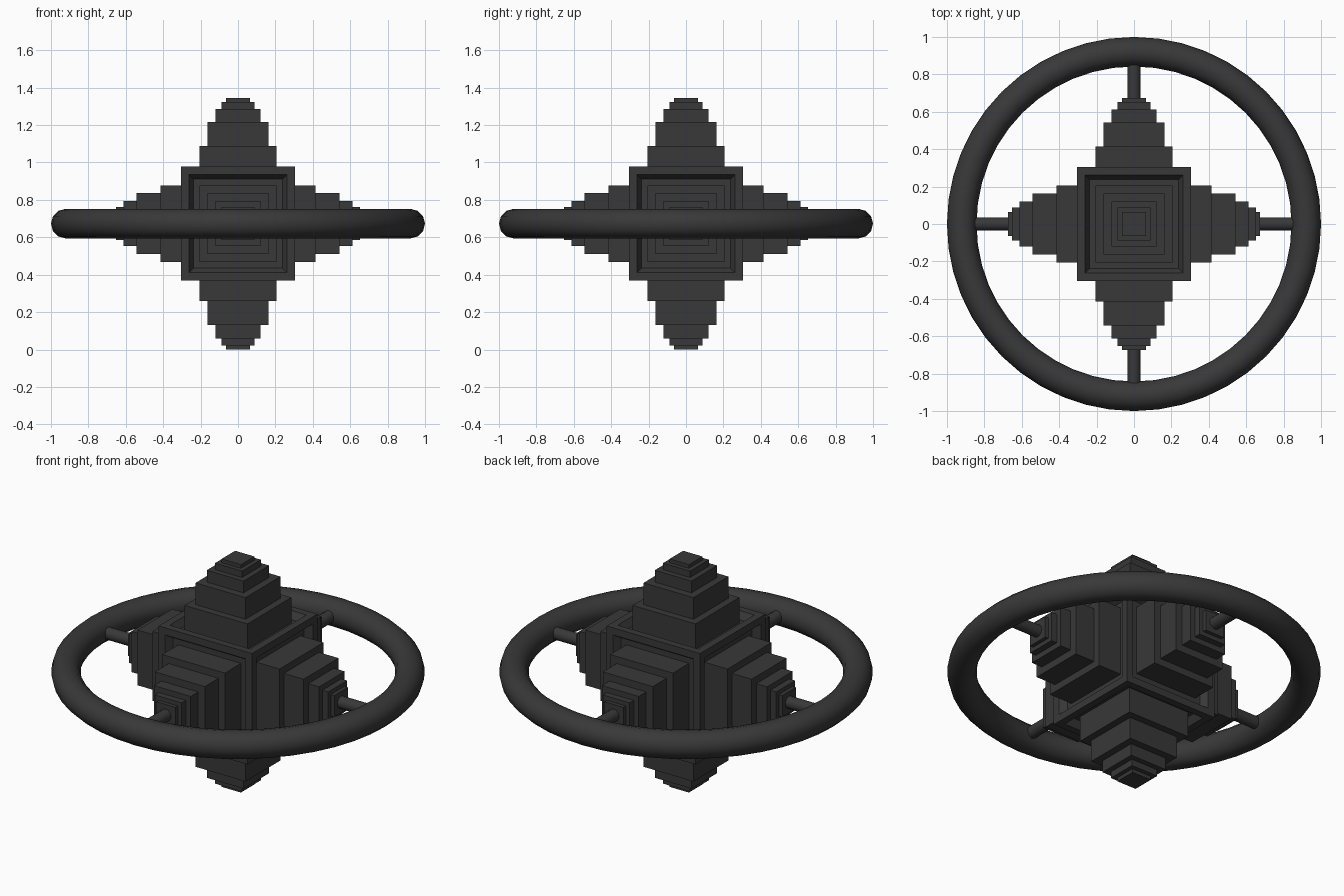
import bpy, bmesh, math
from mathutils import Matrix, Vector

if "Cube" in bpy.data.objects:
    bpy.data.objects.remove(bpy.data.objects["Cube"])

CZ = 0.673  # height of the centre
CORE = 0.305

metal = bpy.data.materials.new("dark_grey")
metal.diffuse_color = (0.04, 0.04, 0.04, 1)
metal.use_nodes = True
metal.node_tree.nodes["Principled BSDF"].inputs["Base Color"].default_value = metal.diffuse_color


def finish(name, bm):
    me = bpy.data.meshes.new(name)
    bm.to_mesh(me)
    bm.free()
    me.materials.append(metal)
    ob = bpy.data.objects.new(name, me)
    bpy.context.collection.objects.link(ob)
    return ob


# Core cube with a sloped recess in each face
bm = bmesh.new()
bmesh.ops.create_cube(bm, size=2 * CORE)
bmesh.ops.inset_individual(bm, faces=bm.faces[:], thickness=0.06)
inner = [f for f in bm.faces if f.calc_area() > 0.2]
bmesh.ops.inset_individual(bm, faces=inner, thickness=0.035, depth=-0.04)
core = finish("core_cube", bm)
core.location.z = CZ

# Stepped spires: (half width, distance of the tier's end from the centre)
TIERS = [(0.205, 0.415), (0.163, 0.543), (0.12, 0.613), (0.088, 0.651), (0.063, CZ)]
DIRS = {"right": (1, 0, 0), "left": (-1, 0, 0), "back": (0, 1, 0),
        "front": (0, -1, 0), "top": (0, 0, 1), "bottom": (0, 0, -1)}
for side, d in DIRS.items():
    rot = Vector((0, 0, 1)).rotation_difference(Vector(d)).to_matrix().to_4x4()
    bm = bmesh.new()
    rings = []
    start = CORE - 0.06
    for half, end in TIERS:
        for z in (start, end):
            rings.append([bm.verts.new((sx * half, sy * half, z))
                          for sx, sy in ((-1, -1), (1, -1), (1, 1), (-1, 1))])
        start = end
    for a, b in zip(rings, rings[1:]):
        for i in range(4):
            j = (i + 1) % 4
            bm.faces.new((a[i], a[j], b[j], b[i]))
    bm.faces.new(rings[-1])
    bm.faces.new(rings[0][::-1])
    bm.transform(Matrix.Translation((0, 0, CZ)) @ rot)
    finish(side + "_spire", bm)

    # Round spoke from the spire tip to the ring
    if d[2] == 0:
        bm = bmesh.new()
        bmesh.ops.create_cone(bm, cap_ends=True, segments=16, radius1=0.035,
                              radius2=0.035, depth=0.26)
        bm.transform(Matrix.Translation((0, 0, CZ)) @ rot @ Matrix.Translation((0, 0, 0.75)))
        ob = finish(side + "_spoke", bm)
        bpy.context.view_layer.objects.active = ob
        ob.select_set(True)
        bpy.ops.object.shade_smooth_by_angle(angle=math.radians(40))
        ob.select_set(False)

# Outer ring
bpy.ops.mesh.primitive_torus_add(location=(0, 0, CZ), major_radius=0.921, minor_radius=0.079,
                                 major_segments=48, minor_segments=12)
ring = bpy.context.object
ring.name = "outer_ring"
ring.data.materials.append(metal)
bpy.ops.object.shade_smooth_by_angle(angle=math.radians(40))
